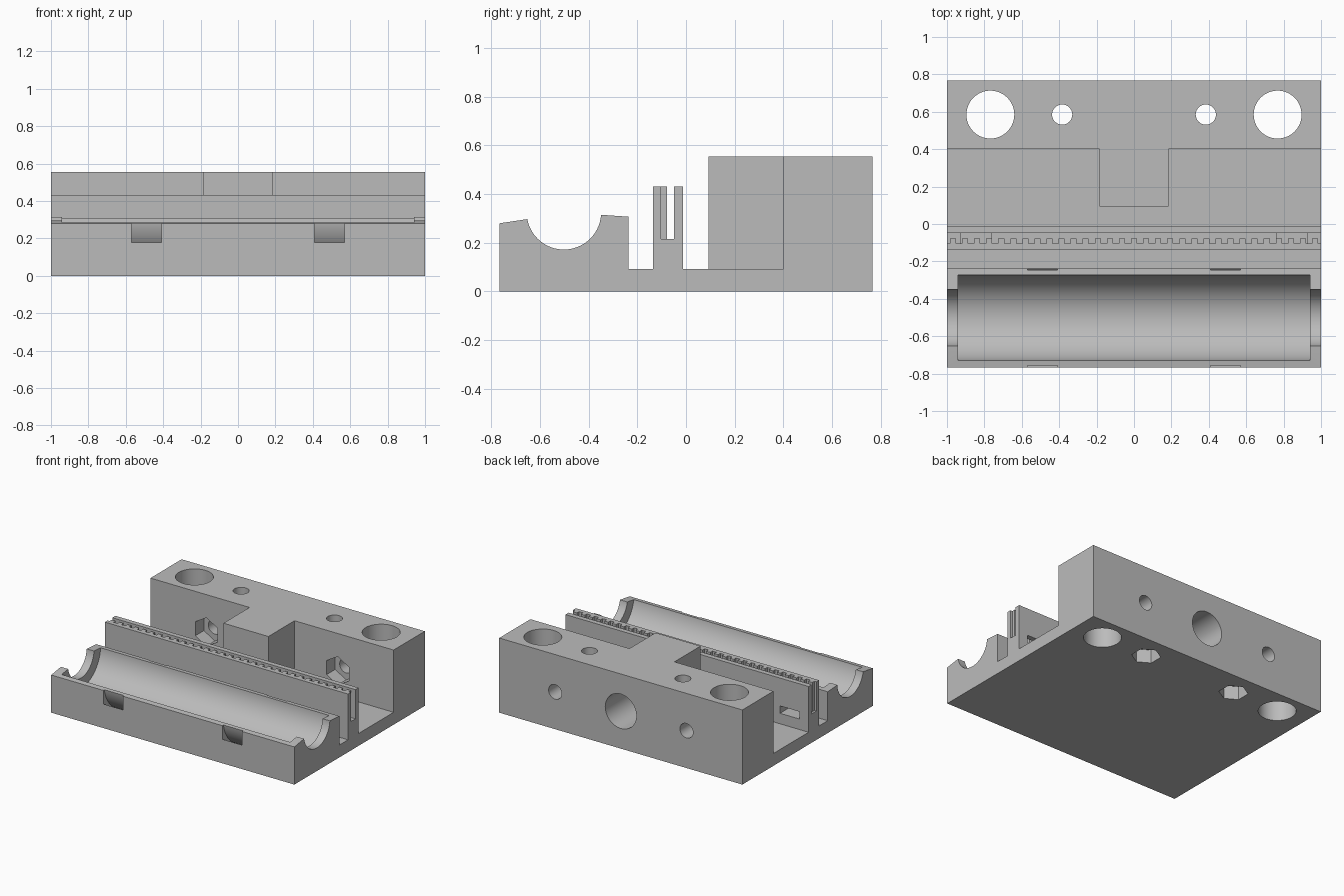
import bpy, bmesh, math
from mathutils import Matrix

cube = bpy.data.objects.get("Cube")
if cube:
    bpy.data.objects.remove(cube, do_unlink=True)

# Plain grey plastic
grey = bpy.data.materials.new("grey_plastic")
grey.use_nodes = True
COLOUR = (0.5, 0.5, 0.5, 1)
grey.diffuse_color = COLOUR
grey.node_tree.nodes["Principled BSDF"].inputs["Base Color"].default_value = COLOUR

AXIS = {"X": Matrix.Rotation(math.pi / 2, 4, "Y"),
        "Y": Matrix.Rotation(-math.pi / 2, 4, "X"),
        "Z": Matrix.Identity(4)}


def add(name, bm):
    bmesh.ops.recalc_face_normals(bm, faces=bm.faces)
    mesh = bpy.data.meshes.new(name)
    bm.to_mesh(mesh)
    bm.free()
    mesh.materials.append(grey)
    ob = bpy.data.objects.new(name, mesh)
    bpy.context.collection.objects.link(ob)
    return ob


def extrude_x(name, profile, x0, x1):
    bm = bmesh.new()
    face = bm.faces.new([bm.verts.new((x0, y, z)) for y, z in profile])
    new = bmesh.ops.extrude_face_region(bm, geom=[face])["geom"]
    moved = [v for v in new if isinstance(v, bmesh.types.BMVert)]
    bmesh.ops.translate(bm, verts=moved, vec=(x1 - x0, 0, 0))
    return add(name, bm)


def box(name, x, y, z):
    return extrude_x(name, [(y[0], z[0]), (y[1], z[0]), (y[1], z[1]), (y[0], z[1])], *x)


def cylinder(name, axis, centre, radius, length, sides=64):
    bm = bmesh.new()
    bmesh.ops.create_cone(bm, cap_ends=True, segments=sides, radius1=radius,
                          radius2=radius, depth=length,
                          matrix=Matrix.Translation(centre) @ AXIS[axis])
    return add(name, bm)


def ring_x(name, x0, x1, y, z, r_in, r_out, sides=64):
    bm = bmesh.new()
    loops = []
    for x, r in ((x0, r_in), (x1, r_in), (x1, r_out), (x0, r_out)):
        angles = [math.tau * i / sides for i in range(sides)]
        loops.append([bm.verts.new((x, y + r * math.cos(a), z + r * math.sin(a)))
                      for a in angles])
    for a, b in zip(loops, loops[1:] + loops[:1]):
        for i in range(sides):
            j = (i + 1) % sides
            bm.faces.new((a[i], a[j], b[j], b[i]))
    return add(name, bm)


def combine(target, tool, operation="DIFFERENCE"):
    tool.hide_render = True
    mod = target.modifiers.new(tool.name, "BOOLEAN")
    mod.operation, mod.solver, mod.object = operation, "EXACT", tool
    bpy.context.view_layer.objects.active = target
    bpy.ops.object.modifier_apply(modifier=mod.name)
    bpy.data.objects.remove(tool, do_unlink=True)


HALF_Y, FLOOR, TOP = 0.766, 0.092, 0.555
WING_Y = 0.40
BORE_Y, BORE_Z = -0.502, 0.325
MID_Z = TOP / 2
HOLE_Y = 0.585

# Carriage body: bearing cradle, belt clip and rear block in one section
carriage = extrude_x("carriage_body", [
    (-HALF_Y, 0), (HALF_Y, 0), (HALF_Y, TOP), (WING_Y, TOP), (WING_Y, FLOOR),
    (-0.012, FLOOR), (-0.012, 0.432), (-0.049, 0.432), (-0.049, 0.215),
    (-0.103, 0.215), (-0.103, 0.432), (-0.135, 0.432), (-0.135, FLOOR),
    (-0.237, FLOOR), (-0.237, 0.307), (-0.353, 0.315), (-0.653, 0.297),
    (-HALF_Y, 0.28)], -1, 1)
combine(carriage, box("centre_block", (-0.185, 0.185), (0.093, 0.5), (0.05, TOP)), "UNION")

# Bearing bore with narrower shaft openings at both ends
combine(carriage, cylinder("shaft_cut", "X", (0, BORE_Y, BORE_Z), 0.153, 2.2, 96))
combine(carriage, cylinder("bearing_cut", "X", (0, BORE_Y, BORE_Z), 0.231, 1.88, 96))

# Central blind hole in the back
combine(carriage, cylinder("back_cut", "Y", (0, 0.55, MID_Z), 0.128, 0.7))

for s in (-1, 1):
    # Curved tie slots around the bearing
    combine(carriage, ring_x("tie_cut", s * 0.49 - 0.08, s * 0.49 + 0.08,
                             BORE_Y, BORE_Z, 0.258, 0.302))
    # Slots through the belt clip
    combine(carriage, box("clip_cut", (s * 0.845 - 0.08, s * 0.845 + 0.08),
                          (-0.16, 0.01), (0.17, 0.225)))
    # Vertical rod and screw holes, with nut pockets below
    combine(carriage, cylinder("rod_cut", "Z", (s * 0.768, HOLE_Y, MID_Z), 0.128, 1))
    combine(carriage, cylinder("screw_cut", "Z", (s * 0.384, HOLE_Y, MID_Z), 0.054, 1, 48))
    combine(carriage, cylinder("nut_cut", "Z", (s * 0.384, HOLE_Y, 0), 0.1, 0.2, 6))
    # Horizontal screw holes, with nut pockets at the front of the wings
    combine(carriage, cylinder("screw_cut", "Y", (s * 0.54, 0.6, MID_Z), 0.054, 0.6, 48))
    combine(carriage, cylinder("nut_cut", "Y", (s * 0.54, WING_Y, MID_Z), 0.105, 0.2, 6))

# Belt teeth along the inside of the front clip wall
COUNT = 31
pitch = 2 / COUNT
teeth = bmesh.new()
for i in range(COUNT):
    x = -1 + pitch * (i + 0.5)
    size = Matrix.Diagonal((pitch * 0.5, 0.025, 0.217, 1))
    bmesh.ops.create_cube(teeth, size=1,
                          matrix=Matrix.Translation((x, -0.0905, 0.3235)) @ size)
add("belt_teeth", teeth)

bpy.ops.object.select_all(action="DESELECT")
carriage.select_set(True)
bpy.context.view_layer.objects.active = carriage
bpy.ops.object.shade_smooth_by_angle(angle=math.radians(25))
